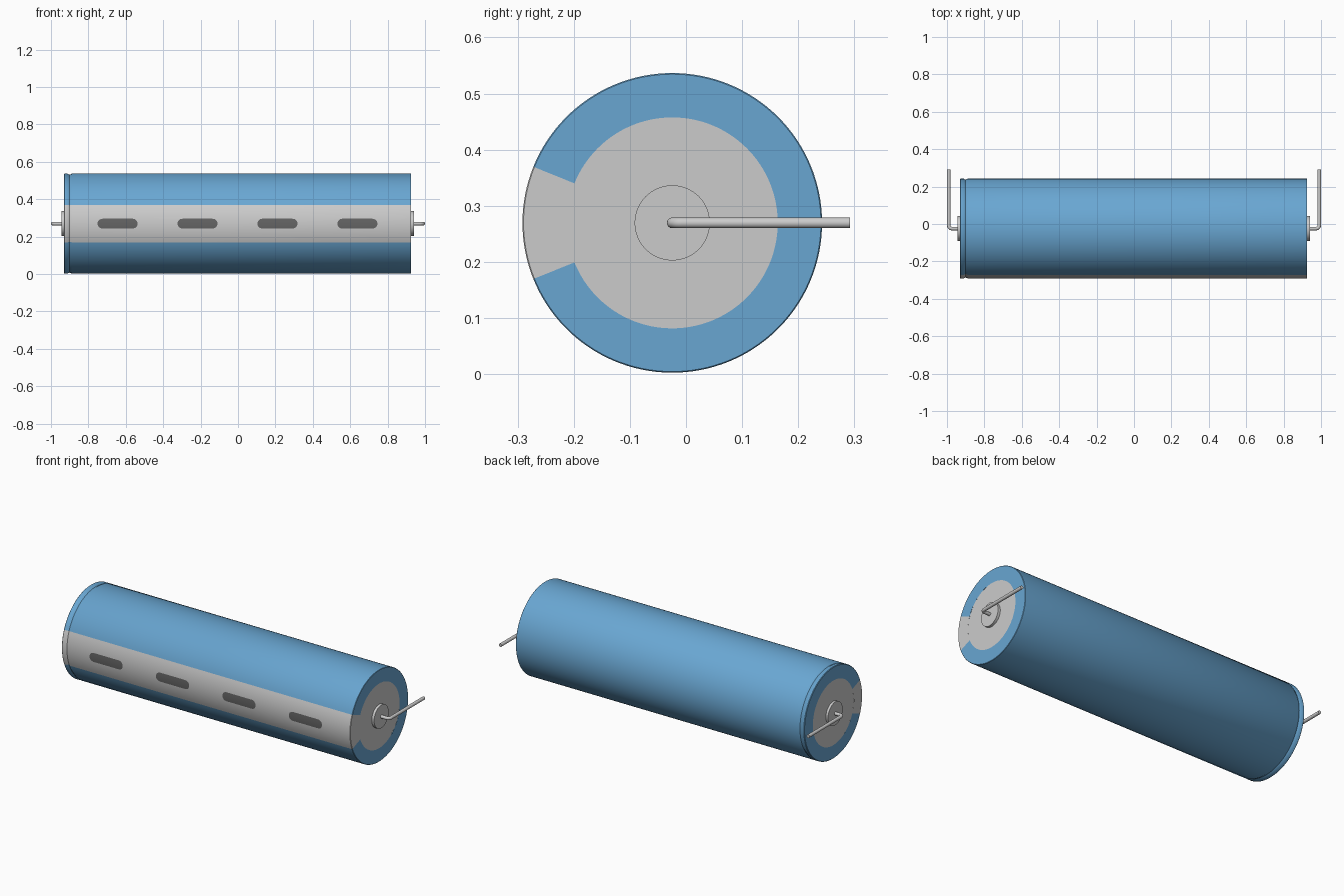
import bpy, bmesh, math

if "Cube" in bpy.data.objects:
    bpy.data.objects.remove(bpy.data.objects["Cube"])

YC, ZC, R, RI = -0.0245, 0.2695, 0.267, 0.188   # axis position, outer and inner radius
X0, X1 = -0.931, 0.926                          # body ends
HALF = math.radians(22)                         # half angle of the stripe


def material(name, color):
    m = bpy.data.materials.new(name)
    m.diffuse_color = (*color, 1)
    m.use_nodes = True
    m.node_tree.nodes["Principled BSDF"].inputs["Base Color"].default_value = m.diffuse_color
    return m


def point(x, r, a):
    # angle is measured from the front (-y) towards the top
    return (x, YC - r * math.cos(a), ZC + r * math.sin(a))


def make(name, rows, mat=None, close=False):
    """Skin a grid of points, optionally closed around."""
    bm = bmesh.new()
    vs = [[bm.verts.new(p) for p in row] for row in rows]
    n = len(vs)
    for i in range(n if close else n - 1):
        a, b = vs[i], vs[(i + 1) % n]
        for j in range(len(a) - 1):
            bm.faces.new((a[j], a[j + 1], b[j + 1], b[j]))
    bmesh.ops.remove_doubles(bm, verts=bm.verts, dist=1e-6)
    bmesh.ops.recalc_face_normals(bm, faces=bm.faces)
    # open skins: make sure they face away from the axis
    f = max(bm.faces, key=lambda f: f.calc_area())
    c = f.calc_center_median()
    if not close and f.normal.y * (c.y - YC) + f.normal.z * (c.z - ZC) < 0:
        bmesh.ops.reverse_faces(bm, faces=bm.faces)
    me = bpy.data.meshes.new(name)
    bm.to_mesh(me)
    bm.free()
    ob = bpy.data.objects.new(name, me)
    bpy.context.collection.objects.link(ob)
    if mat:
        me.materials.append(mat)
    smooth(ob)
    return ob


def smooth(ob):
    bpy.ops.object.select_all(action='DESELECT')
    ob.select_set(True)
    bpy.context.view_layer.objects.active = ob
    bpy.ops.object.shade_smooth_by_angle(angle=math.radians(35))


def revolve(name, profile, a0, a1, steps, mat=None):
    rows = [[point(x, r, a0 + (a1 - a0) * i / steps) for x, r in profile]
            for i in range(steps + 1)]
    return make(name, rows, mat)


def cylinder(name, x0, x1, r):
    bpy.ops.mesh.primitive_cylinder_add(vertices=96, radius=r, depth=x1 - x0,
                                        location=((x0 + x1) / 2, YC, ZC),
                                        rotation=(0, math.pi / 2, 0))
    ob = bpy.context.object
    ob.name = name
    smooth(ob)


blue = material("sleeve_blue", (0.14, 0.38, 0.64))
dark = material("mark_grey", (0.13, 0.13, 0.13))

# sleeve and stripe share one profile with a crimp groove near the left end
profile = [(X0, RI), (X0, R - 0.003), (X0 + 0.003, R), (-0.911, R), (-0.906, R - 0.003),
           (-0.900, R - 0.005), (-0.894, R - 0.003), (-0.889, R),
           (X1 - 0.002, R), (X1, R - 0.002), (X1, RI)]
revolve("sleeve", profile, HALF, 2 * math.pi - HALF, 112, blue)
revolve("polarity_stripe", profile, -HALF, HALF, 16)

# end discs, just inside the sleeve ends, and the raised terminal hubs
cylinder("end_discs", X0 + 0.001, X1 - 0.001, RI + 0.001)
cylinder("terminal_hubs", -0.944, 0.940, 0.067)

# dark rounded dashes lying on the stripe
L, H = 0.107, 0.026
for k in range(4):
    cx = -0.644 + k * 0.4275
    rows = []
    us = [-L + H * (1 - math.cos(math.pi / 2 * i / 10)) for i in range(11)]
    us += [-u for u in reversed(us)]
    for u in us:
        d = max(0, abs(u) - (L - H))
        h = math.sqrt(max(1e-10, H * H - d * d))
        rows.append([point(cx + u, R + 0.001, math.asin(h * (j / 4 - 1) / R))
                     for j in range(9)])
    make(f"stripe_dash_{k + 1}", rows, dark)

# bent wire leads
for side, name in ((-1, "left_lead"), (1, "right_lead")):
    rw, bend, xe = 0.0095, 0.018, 0.9905
    path = [(0.93, YC, 0)]
    for i in range(9):
        t = math.pi / 2 * i / 8
        path.append((xe - bend + bend * math.sin(t), YC + bend * (1 - math.cos(t)), t))
    path.append((xe, 0.292, math.pi / 2))
    rows = []
    for j in range(24):
        b = 2 * math.pi * j / 24
        c, s = rw * math.cos(b), rw * math.sin(b)
        ring = [(side * (x - c * math.sin(t)), y + c * math.cos(t), ZC + s)
                for x, y, t in path]
        ring.append((side * xe, 0.292, ZC))      # closed tip
        rows.append(ring)
    make(name, [r for r in rows] + [rows[0]], None)
    ob = bpy.context.object
    bm = bmesh.new()
    bm.from_mesh(ob.data)
    bmesh.ops.holes_fill(bm, edges=[e for e in bm.edges if e.is_boundary], sides=0)
    bmesh.ops.recalc_face_normals(bm, faces=bm.faces)
    bm.to_mesh(ob.data)
    bm.free()
    smooth(ob)
